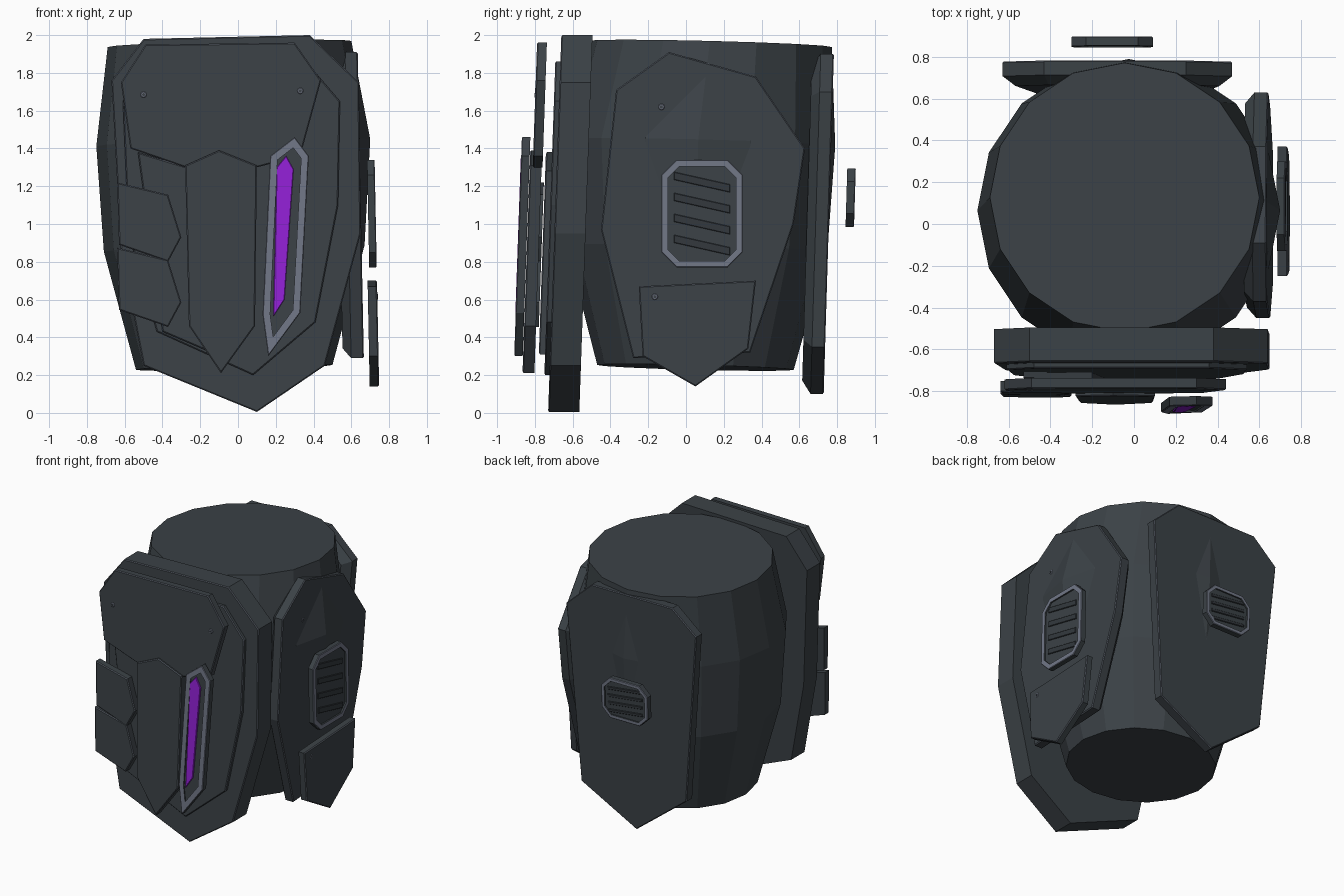
import bpy, bmesh, math
from mathutils import Vector

if "Cube" in bpy.data.objects:
    bpy.data.objects.remove(bpy.data.objects["Cube"])


def material(name, col):
    m = bpy.data.materials.new(name)
    m.diffuse_color = (*col, 1)
    m.use_nodes = True
    m.node_tree.nodes["Principled BSDF"].inputs["Base Color"].default_value = m.diffuse_color
    return m


ARMOR = material("dark slate", (0.044, 0.054, 0.062))
VENT = material("vent charcoal", (0.033, 0.040, 0.047))
EDGE = material("worn edge grey", (0.075, 0.087, 0.108))
TRIM = material("trim grey", (0.165, 0.185, 0.24))
GLOW = material("violet glow", (0.29, 0.015, 0.68))

# Each side maps (u, depth, z) to space; the depth leans with height
SIDES = {
    "front": (lambda u, d, z: (u, -d, z), 0.035),
    "right": (lambda u, d, z: (d, u, z), 0.02),
    "back": (lambda u, d, z: (u, d, z), -0.03),
}


def finish(name, bm, mats):
    bmesh.ops.recalc_face_normals(bm, faces=bm.faces)
    me = bpy.data.meshes.new(name)
    bm.to_mesh(me)
    bm.free()
    for m in mats:
        me.materials.append(m)
    ob = bpy.data.objects.new(name, me)
    bpy.context.collection.objects.link(ob)
    return ob


def inset(pts, t):
    """Move every edge of an outline inwards by t."""
    n = len(pts)
    p = [Vector(q) for q in pts]
    area = sum(p[i - 1].cross(p[i]) for i in range(n))
    s = 1 if area > 0 else -1
    out = []
    for i in range(n):
        a = (p[i] - p[i - 1]).normalized()
        b = (p[(i + 1) % n] - p[i]).normalized()
        na, nb = Vector((-a.y, a.x)) * s, Vector((-b.y, b.x)) * s
        out.append(p[i] + (na + nb) * (t / (1 + na.dot(nb))))
    return out


def loft(name, side, pts, layers, mats, accent=(), ring=False):
    """Stack inset copies of an outline; accent bands use the second material."""
    place, lean = SIDES[side]
    bm = bmesh.new()
    loops = []
    for t, d in layers:
        loops.append([bm.verts.new(place(u, d + lean * (1 - z), z)) for u, z in inset(pts, t)])
    n = len(pts)
    pairs = list(zip(loops, loops[1:]))
    if ring:
        pairs.append((loops[-1], loops[0]))
    else:
        bm.faces.new(loops[0])
        bm.faces.new(loops[-1])
    for k, (a, b) in enumerate(pairs):
        for i in range(n):
            j = (i + 1) % n
            f = bm.faces.new((a[i], a[j], b[j], b[i]))
            f.material_index = 1 if k in accent else 0
    return finish(name, bm, mats)


def plate(name, side, pts, d0, d1, mat=ARMOR, bevel=0.006, back=0.0):
    layers = [(back, d0)]
    if back:
        layers.append((0, d0 + (d1 - d0) * 0.4))
    layers += [(0, d1 - bevel), (bevel, d1)]
    mats = [mat, EDGE if mat == ARMOR else mat]
    return loft(name, side, pts, layers, mats, (len(layers) - 2,))


def frame(name, side, pts, d0, d1, width):
    """Ring with dark walls and a light front face."""
    layers = [(0, d0), (0, d1 - 0.004), (0.004, d1), (width, d1), (width, d0)]
    loft(name, side, pts, layers, [ARMOR, TRIM], (1, 2), True)


def rivet(name, side, u, z, d):
    pts = [(u + 0.018 * math.cos(i * math.pi / 4), z + 0.018 * math.sin(i * math.pi / 4)) for i in range(8)]
    frame(name, side, pts, d - 0.01, d + 0.003, 0.009)


def octagon(u0, u1, z0, z1, c):
    return [(u0 + c, z0), (u1 - c, z0), (u1, z0 + c), (u1, z1 - c),
            (u1 - c, z1), (u0 + c, z1), (u0, z1 - c), (u0, z0 + c)]


def vent(name, side, u0, u1, z0, z1, d0, d1, cut, width, count=4):
    pts = octagon(u0, u1, z0, z1, cut)
    frame(name + "_frame", side, pts, d0, d1, width)
    loft(name + "_panel", side, inset(pts, width - 0.002), [(0, d0 + 0.004), (0, d1 - 0.012)], [ARMOR])
    a, b = u0 + width * 1.9, u1 - width * 1.9
    step = (z1 - z0 - 2 * width) / (count + 0.5)
    for i in range(count):
        z = z0 + width + step * (i + 0.75)
        h, s = step * 0.19, step * 0.3
        bar = [(a, z + s - h), (b, z - s - h), (b, z - s + h), (a, z + s + h)]
        plate(f"{name}_slat_{i + 1}", side, bar, d1 - 0.02, d1 - 0.005, VENT, 0.003)


# Faceted barrel body, bulging above the middle
bm = bmesh.new()
rings = []
for cx, cy, z, r in [(-0.02, 0.05, 0.24, 0.52), (-0.02, 0.058, 0.87, 0.69),
                     (-0.025, 0.065, 1.43, 0.725), (-0.045, 0.127, 1.955, 0.645)]:
    ring = []
    for i in range(16):
        a = i * math.tau / 16
        x, y = cx + r * math.cos(a), cy + r * math.sin(a)
        ring.append(bm.verts.new((x, y, z + 0.025 * x - 0.025 * (y - 0.1))))
    rings.append(ring)
for a, b in zip(rings, rings[1:]):
    for i in range(16):
        j = (i + 1) % 16
        bm.faces.new((a[i], a[j], b[j], b[i]))
bm.faces.new(rings[0])
bm.faces.new(rings[-1])
finish("barrel_body", bm, [ARMOR])

# Front armour: thick base slab and thin layered panels
plate("front_slab", "front", [(-0.67, 1.76), (-0.5, 1.98), (0.38, 2.0), (0.64, 1.75), (0.65, 0.95),
      (0.46, 0.25), (0.1, 0.005), (-0.5, 0.25), (-0.62, 0.86)], 0.53, 0.695)
plate("front_liner", "front", [(-0.48, 1.86), (0.36, 1.86), (0.54, 1.65), (0.53, 1.1), (0.41, 0.48),
      (0.08, 0.2), (-0.43, 0.43), (-0.58, 0.95), (-0.61, 1.65)], 0.69, 0.722)
plate("upper_front_panel", "front", [(-0.62, 1.75), (-0.49, 1.95), (0.3, 1.96), (0.44, 1.76),
      (0.33, 1.36), (0.1, 1.3), (-0.28, 1.3), (-0.57, 1.4)], 0.77, 0.822)
plate("blade_panel", "front", [(-0.53, 1.38), (-0.2, 1.28), (-0.12, 0.31), (-0.4, 0.43)], 0.72, 0.755)
plate("center_shield", "front", [(-0.28, 1.31), (-0.1, 1.39), (0.1, 1.31), (0.09, 0.46),
      (-0.09, 0.21), (-0.26, 0.46)], 0.775, 0.838)
for k, dz in enumerate((0, -0.345)):
    plate(f"side_flap_{k + 1}", "front", [(-0.64, 1.22 + dz), (-0.37, 1.155 + dz), (-0.3, 0.93 + dz),
          (-0.37, 0.8 + dz), (-0.63, 0.89 + dz)], 0.76, 0.813)
rivet("front_rivet_left", "front", -0.5, 1.685, 0.822)
rivet("front_rivet_right", "front", 0.33, 1.705, 0.822)

# Glowing strip in its frame
strip = [(0.17, 1.36), (0.3, 1.46), (0.375, 1.36), (0.33, 0.53), (0.16, 0.3), (0.13, 0.52)]
frame("strip_frame", "front", strip, 0.84, 0.885, 0.04)
loft("strip_bed", "front", inset(strip, 0.038), [(0, 0.842), (0, 0.876)], [ARMOR])
plate("glow_strip", "front", [(0.205, 1.3), (0.255, 1.36), (0.294, 1.29), (0.246, 0.6),
      (0.187, 0.51)], 0.87, 0.887, GLOW, 0.003)

# Right armour plate, lower flap and vent
plate("right_plate", "right", [(-0.37, 1.71), (-0.09, 1.91), (0.37, 1.78), (0.63, 1.4), (0.57, 1.0),
      (0.34, 0.32), (-0.28, 0.29), (-0.45, 0.97)], 0.54, 0.652, back=0.05)
plate("right_lower_flap", "right", [(-0.25, 0.67), (0.37, 0.7), (0.33, 0.34), (0.05, 0.14),
      (-0.23, 0.3)], 0.68, 0.73)
vent("right_vent", "right", -0.13, 0.3, 0.77, 1.34, 0.69, 0.73, 0.08, 0.035)
rivet("right_rivet_upper", "right", -0.13, 1.62, 0.652)
rivet("right_rivet_lower", "right", -0.165, 0.615, 0.73)

# Back armour plate and vent
plate("back_plate", "back", [(0.47, 1.7), (0.25, 1.9), (-0.43, 1.9), (-0.63, 1.73), (-0.52, 0.43),
      (-0.09, 0.1), (0.37, 0.35)], 0.64, 0.756, back=0.06)
vent("back_vent", "back", -0.3, 0.09, 0.985, 1.295, 0.845, 0.89, 0.07, 0.026)
